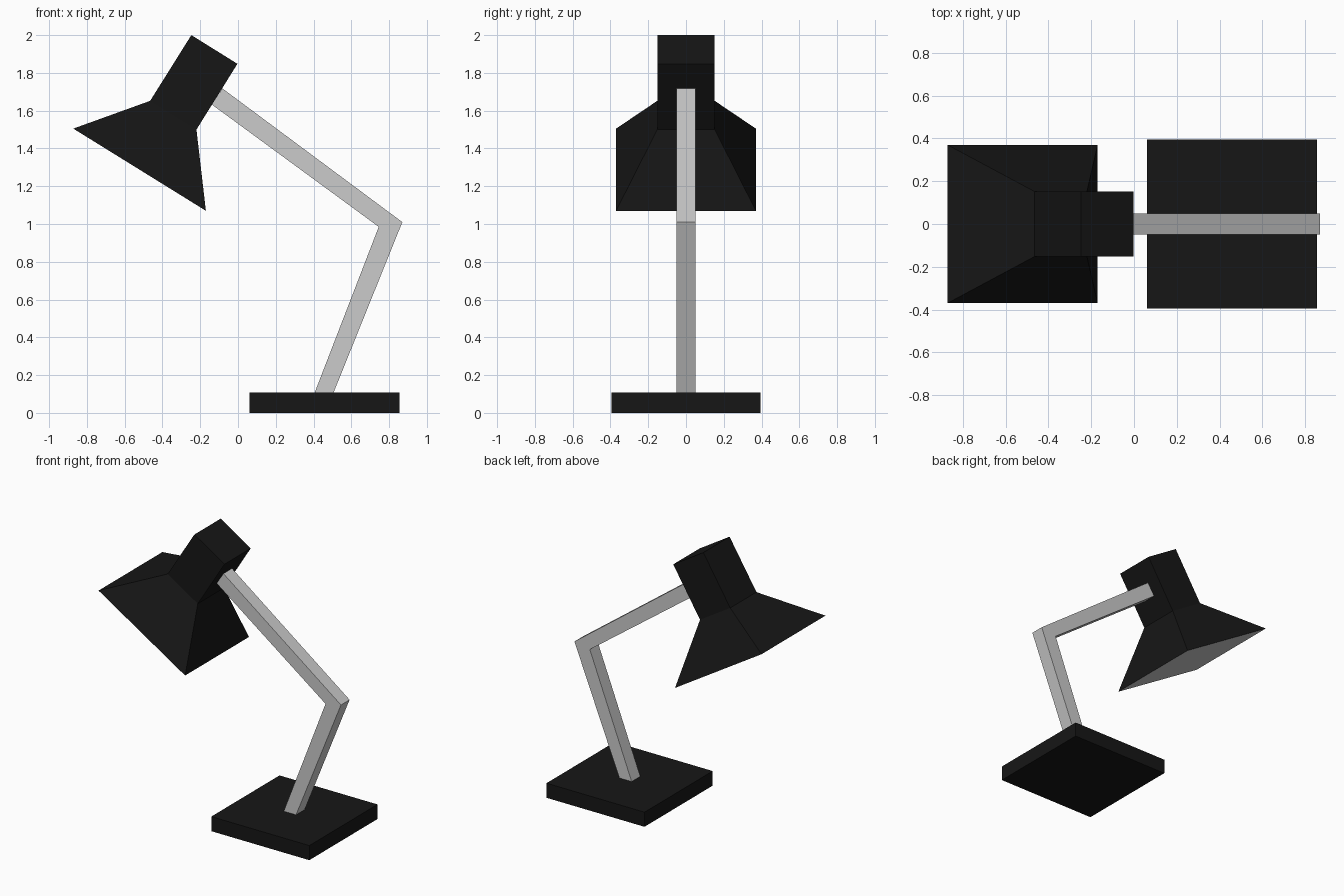
import bpy, bmesh

if "Cube" in bpy.data.objects:
    bpy.data.objects.remove(bpy.data.objects["Cube"])

black = bpy.data.materials.new("black_enamel")
black.diffuse_color = (0.008, 0.008, 0.008, 1)
black.use_nodes = True
black.node_tree.nodes["Principled BSDF"].inputs["Base Color"].default_value = black.diffuse_color


def finish(name, bm, mat=None):
    bmesh.ops.recalc_face_normals(bm, faces=bm.faces)
    me = bpy.data.meshes.new(name)
    bm.to_mesh(me)
    bm.free()
    ob = bpy.data.objects.new(name, me)
    bpy.context.collection.objects.link(ob)
    if mat:
        me.materials.append(mat)
    return ob


def prism(name, profile, half, mat=None):
    """Extrude an x-z outline evenly to both sides of y = 0."""
    bm = bmesh.new()
    face = bm.faces.new([bm.verts.new((x, -half, z)) for x, z in profile])
    new = bmesh.ops.extrude_face_region(bm, geom=[face])["geom"]
    verts = [v for v in new if isinstance(v, bmesh.types.BMVert)]
    bmesh.ops.translate(bm, verts=verts, vec=(0, 2 * half, 0))
    return finish(name, bm, mat)


def ring(bm, a, b, half):
    """Tilted rectangle between two x-z points."""
    return [bm.verts.new((p[0], y, p[1]))
            for p, y in ((a, -half), (b, -half), (b, half), (a, half))]


# Base slab
prism("base", [(0.06, 0), (0.855, 0), (0.855, 0.107), (0.06, 0.107)], 0.395, black)

# Bent square-section arm, cut flush against the lamp head
prism("arm", [(0.405, 0.105), (0.505, 0.105), (0.87, 1.01),
              (-0.083, 1.718), (-0.138, 1.632), (0.745, 0.985)], 0.05)

# Lamp head: square socket flaring into a pyramid shade
bm = bmesh.new()
rings = [ring(bm, (-0.247, 2.0), (-0.003, 1.848), 0.152),
         ring(bm, (-0.465, 1.652), (-0.22, 1.5), 0.152),
         ring(bm, (-0.872, 1.505), (-0.17, 1.07), 0.37)]
bm.faces.new(rings[0])
for r, s in zip(rings, rings[1:]):
    for i in range(4):
        j = (i + 1) % 4
        bm.faces.new((r[i], r[j], s[j], s[i]))
bm.faces.new(rings[2])
shade = finish("lamp_head", bm, black)

# Grey light panel closing the shade mouth
shade.data.materials.append(None)
shade.data.polygons[len(shade.data.polygons) - 1].material_index = 1
